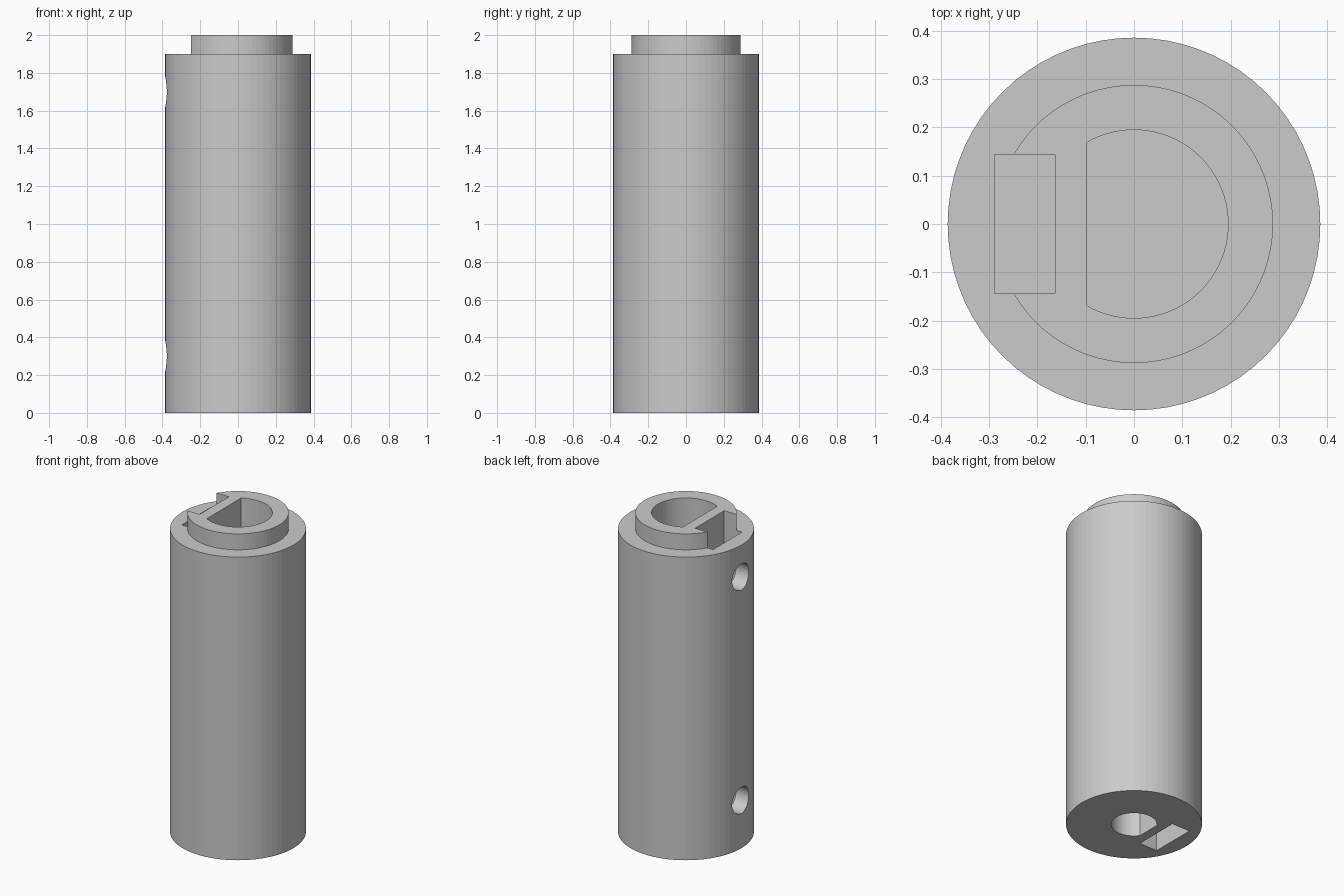
import bpy, bmesh, math
from mathutils import Matrix

if "Cube" in bpy.data.objects:
    bpy.data.objects.remove(bpy.data.objects["Cube"], do_unlink=True)

grey = bpy.data.materials.new("light_grey")
grey.use_nodes = True
COLOR = (0.6, 0.6, 0.6, 1)
grey.diffuse_color = COLOR
grey.node_tree.nodes["Principled BSDF"].inputs["Base Color"].default_value = COLOR


def arc(radius, start=0.0, sweep=math.tau, steps=72):
    """Points on a circle; an open arc closes with a straight chord."""
    full = abs(sweep - math.tau) < 1e-6
    count = steps if full else steps + 1
    return [(radius * math.cos(start + sweep * i / steps),
             radius * math.sin(start + sweep * i / steps)) for i in range(count)]


def d_shape(radius, flat):
    """Circle with a flat on its -x side."""
    end = math.pi - math.acos(flat / radius)
    return arc(radius, -end, 2 * end, 56)


def rectangle(x0, x1, half):
    return [(x0, -half), (x1, -half), (x1, half), (x0, half)]


def prism(name, outline, low, high, matrix=Matrix()):
    bm = bmesh.new()
    base = bm.faces.new([bm.verts.new((x, y, low)) for x, y in outline])
    top = bmesh.ops.extrude_face_region(bm, geom=[base])["geom"]
    verts = [v for v in top if isinstance(v, bmesh.types.BMVert)]
    bmesh.ops.translate(bm, vec=(0, 0, high - low), verts=verts)
    bmesh.ops.transform(bm, matrix=matrix, verts=bm.verts)
    bmesh.ops.recalc_face_normals(bm, faces=bm.faces)
    mesh = bpy.data.meshes.new(name)
    bm.to_mesh(mesh)
    bm.free()
    mesh.materials.append(grey)
    obj = bpy.data.objects.new(name, mesh)
    bpy.context.collection.objects.link(obj)
    return obj


def combine(target, tool, operation):
    """Apply a boolean and discard the tool object."""
    tool.hide_render = True
    mod = target.modifiers.new(operation.lower(), "BOOLEAN")
    mod.operation, mod.solver, mod.object = operation, "EXACT", tool
    bpy.context.view_layer.objects.active = target
    bpy.ops.object.modifier_apply(modifier=mod.name)
    bpy.data.objects.remove(tool, do_unlink=True)


# Sleeve with a narrower collar on top
coupler = prism("coupler_sleeve", arc(0.386), 0, 1.9)
combine(coupler, prism("collar", arc(0.288), 1.8, 2), "UNION")

# Flat-sided shaft bores, wide above and narrow below
combine(coupler, prism("upper_bore", d_shape(0.195, 0.097), 1.05, 2.1), "DIFFERENCE")
combine(coupler, prism("lower_bore", d_shape(0.13, 0.107), -0.1, 0.95), "DIFFERENCE")

# Nut slots open to each end, and the clamping screw holes through them
slot = rectangle(-0.289, -0.164, 0.144)
for screw_z, low, high in ((1.7, 1.55, 2.1), (0.3, -0.1, 0.45)):
    combine(coupler, prism("nut_slot", slot, low, high), "DIFFERENCE")
    turn = Matrix.Translation((0, 0, screw_z)) @ Matrix.Rotation(-math.pi / 2, 4, "Y")
    combine(coupler, prism("screw_hole", arc(0.082, steps=40), 0.05, 0.5, turn), "DIFFERENCE")
